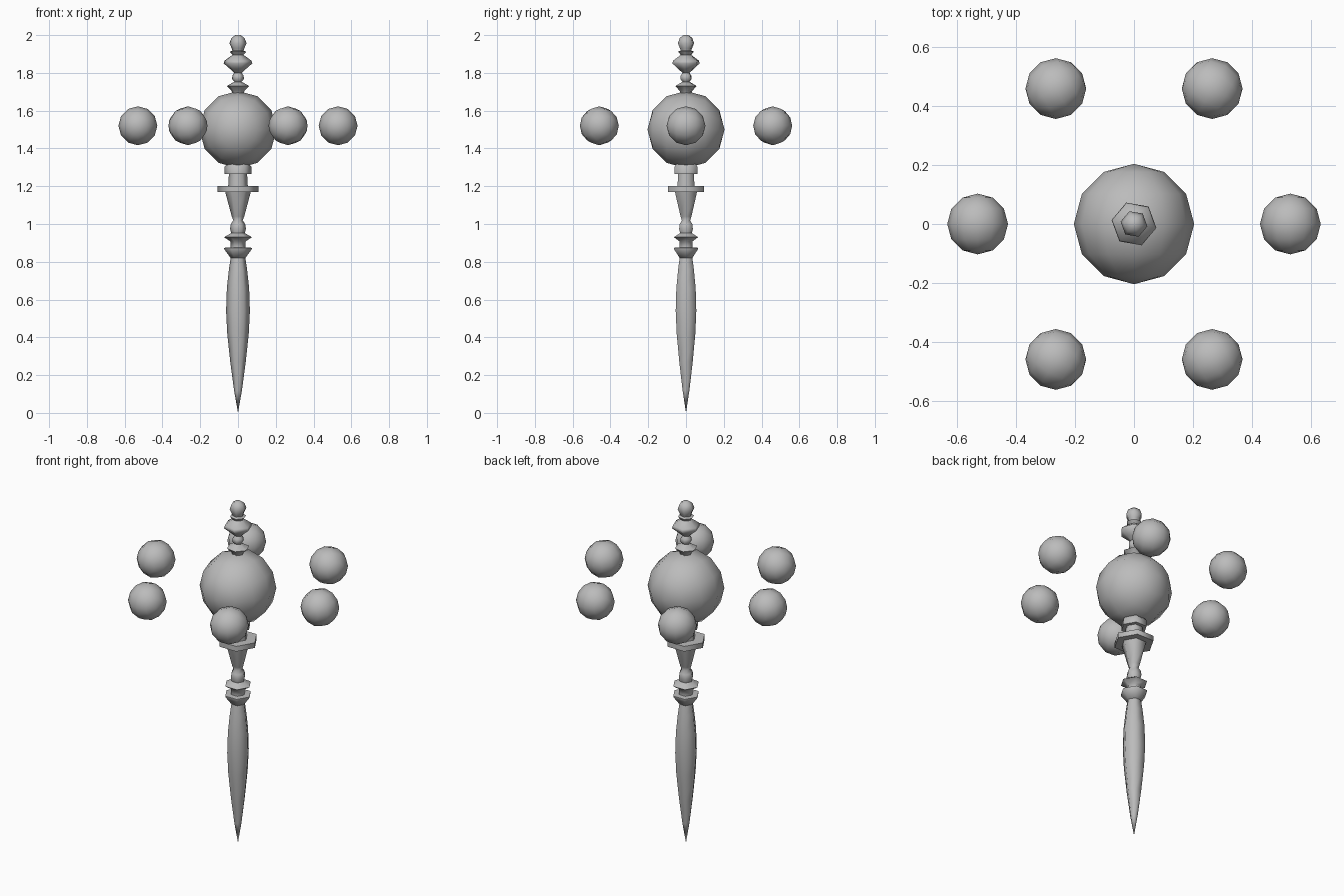
import bpy, bmesh, math
from mathutils import Matrix

if "Cube" in bpy.data.objects:
    bpy.data.objects.remove(bpy.data.objects["Cube"])

grey = bpy.data.materials.new("grey")
grey.diffuse_color = (0.5, 0.5, 0.5, 1)
grey.use_nodes = True
grey.node_tree.nodes["Principled BSDF"].inputs["Base Color"].default_value = grey.diffuse_color


def finish(name, bm, angle):
    bmesh.ops.recalc_face_normals(bm, faces=bm.faces)
    mesh = bpy.data.meshes.new(name)
    bm.to_mesh(mesh)
    bm.free()
    mesh.materials.append(grey)
    ob = bpy.data.objects.new(name, mesh)
    bpy.context.collection.objects.link(ob)
    bpy.ops.object.select_all(action='DESELECT')
    bpy.context.view_layer.objects.active = ob
    ob.select_set(True)
    bpy.ops.object.shade_smooth_by_angle(angle=math.radians(angle))
    return ob


def turned(name, profile, turn=0, sides=6):
    """Six-sided turned part from (radius, height) points, closed at both ends."""
    bm = bmesh.new()
    rings = []
    for r, z in profile:
        rings.append([bm.verts.new((r * math.cos(a), r * math.sin(a), z))
                      for a in (math.radians(turn) + math.tau * i / sides
                                for i in range(sides))])
    for low, high in zip(rings, rings[1:]):
        for i in range(sides):
            j = (i + 1) % sides
            bm.faces.new((low[i], low[j], high[j], high[i]))
    bm.faces.new(rings[0])
    bm.faces.new(rings[-1])
    bmesh.ops.remove_doubles(bm, verts=bm.verts, dist=0.0005)
    return finish(name, bm, 62)


def ball(name, radius, location, turn=0):
    """Low-poly ball with its poles along y."""
    bm = bmesh.new()
    bmesh.ops.create_uvsphere(bm, u_segments=12, v_segments=6, radius=radius)
    bm.transform(Matrix.Rotation(turn, 4, 'Z') @ Matrix.Rotation(math.pi / 2, 4, 'X'))
    ob = finish(name, bm, 60)
    ob.location = location
    return ob


# Tapered blade
turned("blade", [(0.0, 0.0), (0.021, 0.12), (0.041, 0.27), (0.057, 0.42),
                 (0.063, 0.54), (0.059, 0.66), (0.048, 0.76), (0.039, 0.82)])

# Grip with two flared collars and a waist
turned("grip", [(0.039, 0.82), (0.074, 0.868), (0.074, 0.874), (0.04, 0.876),
                (0.04, 0.908), (0.074, 0.93), (0.036, 0.952), (0.042, 0.975),
                (0.038, 1.0), (0.025, 1.02), (0.033, 1.04), (0.065, 1.16),
                (0.068, 1.172)])

# Guard plate, neck and seat under the large ball
turned("guard_plate", [(0.109, 1.17), (0.109, 1.2)])
turned("neck", [(0.052, 1.2), (0.048, 1.267)])
turned("ball_seat", [(0.071, 1.266), (0.071, 1.303), (0.055, 1.32)])

# Large central ball
ball("central_ball", 0.204, (0, 0, 1.5))

# Stacked finial
turned("finial", [(0.03, 1.69), (0.035, 1.705), (0.061, 1.73), (0.02, 1.753),
                  (0.032, 1.768), (0.03, 1.785), (0.02, 1.8), (0.042, 1.82),
                  (0.077, 1.85), (0.072, 1.865), (0.03, 1.895), (0.044, 1.912),
                  (0.03, 1.918), (0.034, 1.93), (0.046, 1.957), (0.035, 1.985),
                  (0.014, 2.0)], turn=-10)

# Ring of six floating balls
for k in range(6):
    a = math.tau * k / 6
    ball(f"orbiting_ball_{k + 1}", 0.103,
         (0.53 * math.cos(a), 0.53 * math.sin(a), 1.52), a)
